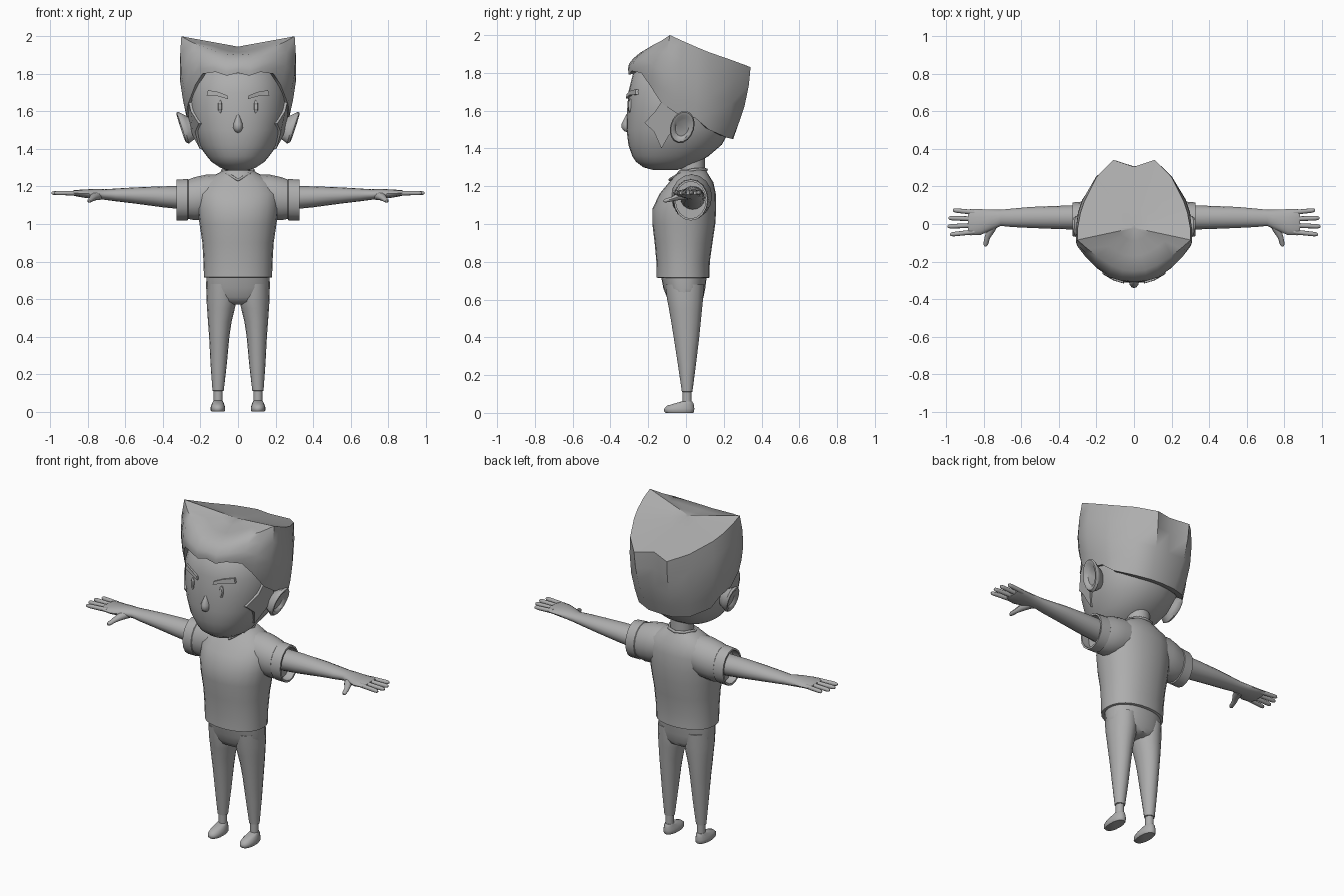
import bpy
import bmesh
from math import cos, sin, pi, radians
from mathutils import Vector

cube = bpy.data.objects.get("Cube")
if cube:
    bpy.data.objects.remove(cube, do_unlink=True)

grey = bpy.data.materials.new("plain grey")
grey.use_nodes = True
grey.diffuse_color = (.42, .42, .42, 1)
grey.node_tree.nodes["Principled BSDF"].inputs["Base Color"].default_value = grey.diffuse_color

X, Y, Z = Vector((1, 0, 0)), Vector((0, 1, 0)), Vector((0, 0, 1))


def finish(obj, mirror, angle):
    """Colour, smooth and optionally mirror a part."""
    obj.data.materials.append(grey)
    bpy.ops.object.select_all(action="DESELECT")
    obj.select_set(True)
    bpy.context.view_layer.objects.active = obj
    if obj.type == "MESH":
        bpy.ops.object.shade_smooth_by_angle(angle=radians(angle))
    if mirror:
        mod = obj.modifiers.new("mirror", "MIRROR")
        mod.use_mirror_merge = False
    return obj


def loft(name, rings, mirror=False, angle=40):
    """Skin a stack of rings and close both ends."""
    bm = bmesh.new()
    loops = [[bm.verts.new(p) for p in r] for r in rings]
    n = len(loops[0])
    for a, b in zip(loops, loops[1:]):
        for i in range(n):
            j = (i + 1) % n
            bm.faces.new((a[i], a[j], b[j], b[i]))
    bm.faces.new(loops[0])
    bm.faces.new(loops[-1])
    bmesh.ops.recalc_face_normals(bm, faces=bm.faces)
    mesh = bpy.data.meshes.new(name)
    bm.to_mesh(mesh)
    bm.free()
    obj = bpy.data.objects.new(name, mesh)
    bpy.context.collection.objects.link(obj)
    return finish(obj, mirror, angle)


def ring(centre, u, v, n=16, e=2):
    """Superellipse around a centre, spanned by the vectors u and v."""
    def power(c):
        return (1 if c > 0 else -1) * abs(c) ** (2 / e)
    return [Vector(centre) + u * power(cos(2 * pi * i / n)) + v * power(sin(2 * pi * i / n))
            for i in range(n)]


def level(z, rx, front, back, cx=0, n=24, e=2.2):
    """Horizontal section from its half width and its front and back."""
    return ring((cx, (front + back) / 2, z), X * rx, Y * (back - front) / 2, n, e)


def upright(x, y, z, ry, rz, n=16):
    return ring((x, y, z), Y * ry, Z * rz, n)


# Head: rows of height, half width, front, back
skull = [(1.285, .05, -.17, -.05), (1.3, .095, -.225, 0), (1.33, .14, -.265, .07),
         (1.36, .165, -.285, .12), (1.42, .21, -.305, .19), (1.5, .24, -.315, .235),
         (1.6, .26, -.312, .25), (1.7, .262, -.305, .255), (1.8, .235, -.28, .245),
         (1.87, .18, -.2, .2)]
loft("head", [level(*row, n=32) for row in skull])


def skull_at(z):
    for a, b in zip(skull, skull[1:]):
        if a[0] <= z <= b[0]:
            t = (z - a[0]) / (b[0] - a[0])
            _, rx, f, k = [p + (q - p) * t for p, q in zip(a, b)]
            return rx, (f + k) / 2, (k - f) / 2


def face_y(x, z):
    rx, cy, ry = skull_at(z)
    return cy - ry * (1 - abs(x / rx) ** 2.2) ** (1 / 2.2)


def side_x(y, z):
    rx, cy, ry = skull_at(z)
    return rx * (1 - abs((y - cy) / ry) ** 2.2) ** (1 / 2.2)


# Hair: lower edge and upper rim from front to back, on one half
edge = [(0, -.305, 1.805), (.06, -.303, 1.79), (.12, -.287, 1.81), (.19, -.237, 1.8),
        (.228, -.195, 1.74), (.266, -.13, 1.64), (.275, -.04, 1.58), (.272, .05, 1.56),
        (.25, .12, 1.5), (.17, .21, 1.46), (.08, .245, 1.45), (0, .25, 1.45)]
rim = [(0, -.25, 1.9), (.06, -.245, 1.905), (.12, -.22, 1.92), (.2, -.17, 1.95),
       (.25, -.13, 1.97), (.302, -.085, 2), (.3, -.02, 1.97), (.285, .06, 1.935),
       (.265, .12, 1.91), (.2, .25, 1.865), (.11, .342, 1.83), (0, .305, 1.845)]


def whole(half):
    pts = [Vector(p) for p in half]
    return pts + [Vector((-p.x, p.y, p.z)) for p in pts[-2:0:-1]]


def between(a, b, t, bulge=0):
    out = []
    for p, q in zip(a, b):
        m = p.lerp(q, t)
        out.append(m + Vector((m.x, m.y, 0)).normalized() * bulge * sin(pi * t))
    return out


low, top = whole(edge), whole(rim)
crown = [Vector((0, -.02, 1.945))] * len(top)
tuck = [Vector((p.x * .85, p.y * .85, p.z + .01)) for p in low]
hair = [tuck, low] + [between(low, top, t, .022) for t in (.2, .45, .75)]
hair += [top] + [between(top, crown, t) for t in (.35, .7, .95)]
loft("hair", hair, angle=45)

# Sideburns
burn = [(-.12, 1.66), (-.16, 1.6), (-.22, 1.535), (-.17, 1.49), (-.13, 1.4),
        (-.09, 1.47), (-.04, 1.52), (-.03, 1.66)]
loft("sideburns", [[Vector((side_x(y, z) + d, y, z)) for y, z in burn]
                   for d in (-.03, .014)], True, 30)

# Ears: dished egg shapes leaning outward at the top
lean = Vector((.028, .022, .085))
wide = Vector((0, .062, -.012))
ears = [(.235, .6), (.27, .85), (.29, 1), (.303, .92), (.302, .75), (.285, .55)]
loft("ears", [ring((x, -.02, 1.513), wide * s, lean * s) for x, s in ears], True, 50)

# Face details
loft("nose", [ring((0, -.305, 1.485 + .105 * t), X * r, Y * r * 1.35, 12)
              for t, r in ((0, .005), (.08, .018), (.25, .027), (.45, .026),
                           (.7, .016), (.9, .008), (1, .002))])
eye_y = face_y(.096, 1.625)
loft("eyes", [ring((.096, eye_y + d, 1.625), X * .011 * s, Z * .036 * s, 12)
              for d, s in ((.015, 1), (-.003, 1), (-.008, .7))], True)
brow = [(.052, 1.665), (.057, 1.685), (.105, 1.704), (.16, 1.713), (.167, 1.685), (.11, 1.682)]
loft("eyebrows", [[Vector((x, face_y(x, z) + d, z)) for x, z in brow]
                  for d in (.02, -.014)], True)

# Neck and shirt
loft("neck", [level(z, .065, -.03, .1, e=2) for z in (1.22, 1.3, 1.38)])
shirt = [(.715, .176, -.15, .12), (.717, .182, -.156, .125), (.735, .182, -.156, .125),
         (.8, .184, -.157, .126), (.9, .19, -.166, .14), (1, .205, -.178, .155),
         (1.08, .215, -.178, .16), (1.16, .218, -.14, .158), (1.22, .19, -.09, .145),
         (1.26, .125, -.055, .12), (1.285, .08, -.035, .105)]
loft("shirt", [level(*row) for row in shirt])
sleeve = [(.08, .03, 1.155, .1, .11), (.17, .03, 1.145, .108, .118), (.23, .027, 1.135, .1, .115),
          (.265, .025, 1.132, .092, .105), (.268, .025, 1.13, .095, .11), (.328, .025, 1.127, .09, .109),
          (.328, .025, 1.127, .08, .098), (.28, .025, 1.127, .08, .098)]
loft("sleeves", [upright(*row) for row in sleeve], True)

# Neckline band with a V at the front
collar_half = [(0, .108, 1.287), (.05, .092, 1.289), (.082, .035, 1.287),
               (.06, -.03, 1.268), (0, -.085, 1.235)]
curve = bpy.data.curves.new("collar", "CURVE")
curve.dimensions = "3D"
curve.bevel_depth = .008
curve.bevel_resolution = 2
line = curve.splines.new("POLY")
path = whole(collar_half)
line.points.add(len(path) - 1)
for point, co in zip(line.points, path):
    point.co = (*co, 1)
line.use_cyclic_u = True
collar = bpy.data.objects.new("collar", curve)
bpy.context.collection.objects.link(collar)
finish(collar, False, 40)

# Arms running into flat palms
arm = [(.25, .035, 1.138, .066, .064), (.4, .035, 1.145, .062, .056), (.55, .035, 1.152, .056, .043),
       (.65, .033, 1.155, .049, .034), (.71, .033, 1.157, .043, .028), (.76, .022, 1.16, .055, .027),
       (.82, .01, 1.162, .069, .022), (.87, .01, 1.165, .07, .016), (.885, .01, 1.165, .064, .01)]
loft("arms", [upright(*row) for row in arm], True)
for i, tip in enumerate((.965, .988, .994, .98)):
    y = .064 - .036 * i
    loft(f"finger_{i + 1}", [upright(x, y + (x - .87) * (.1 - .07 * i), 1.165, r, r, 10)
                             for x, r in ((.85, .013), (tip - .02, .012),
                                          (tip - .005, .009), (tip, .004))], True)
thumb = [(.745, .01, 1.152, .03), (.765, -.04, 1.145, .023), (.782, -.075, 1.132, .015),
         (.79, -.108, 1.124, .013), (.791, -.119, 1.122, .006)]
loft("thumbs", [ring((x, y, z), X * r, Z * r * .85, 10) for x, y, z, r in thumb], True)

# Trousers
hips = [(.74, .168, -.135, .112), (.66, .17, -.12, .102), (.61, .162, -.1, .092),
        (.585, .13, -.085, .08), (.572, .08, -.05, .05)]
loft("trouser_hips", [level(*row) for row in hips])
leg = [(.68, .075, -.11, .095, .09), (.6, .081, -.1, .09, .087), (.55, .074, -.09, .085, .091),
       (.48, .063, -.078, .078, .097), (.4, .054, -.065, .07, .1), (.25, .043, -.042, .052, .103),
       (.112, .03, -.022, .034, .106), (.11, .024, -.016, .028, .106)]
loft("trouser_legs", [level(*row, n=16, e=2) for row in leg], True)

# Ankles and shoes
loft("ankles", [level(z, .024, -.018, .03, .106, 12, 2) for z in (.03, .08, .12)], True)
shoe = [(0, .034, -.108, .038), (.008, .039, -.116, .043), (.024, .039, -.115, .044),
        (.038, .034, -.1, .042), (.05, .029, -.06, .04), (.06, .024, -.025, .033)]
loft("shoes", [level(*row, .107, 16) for row in shoe], True, 50)
